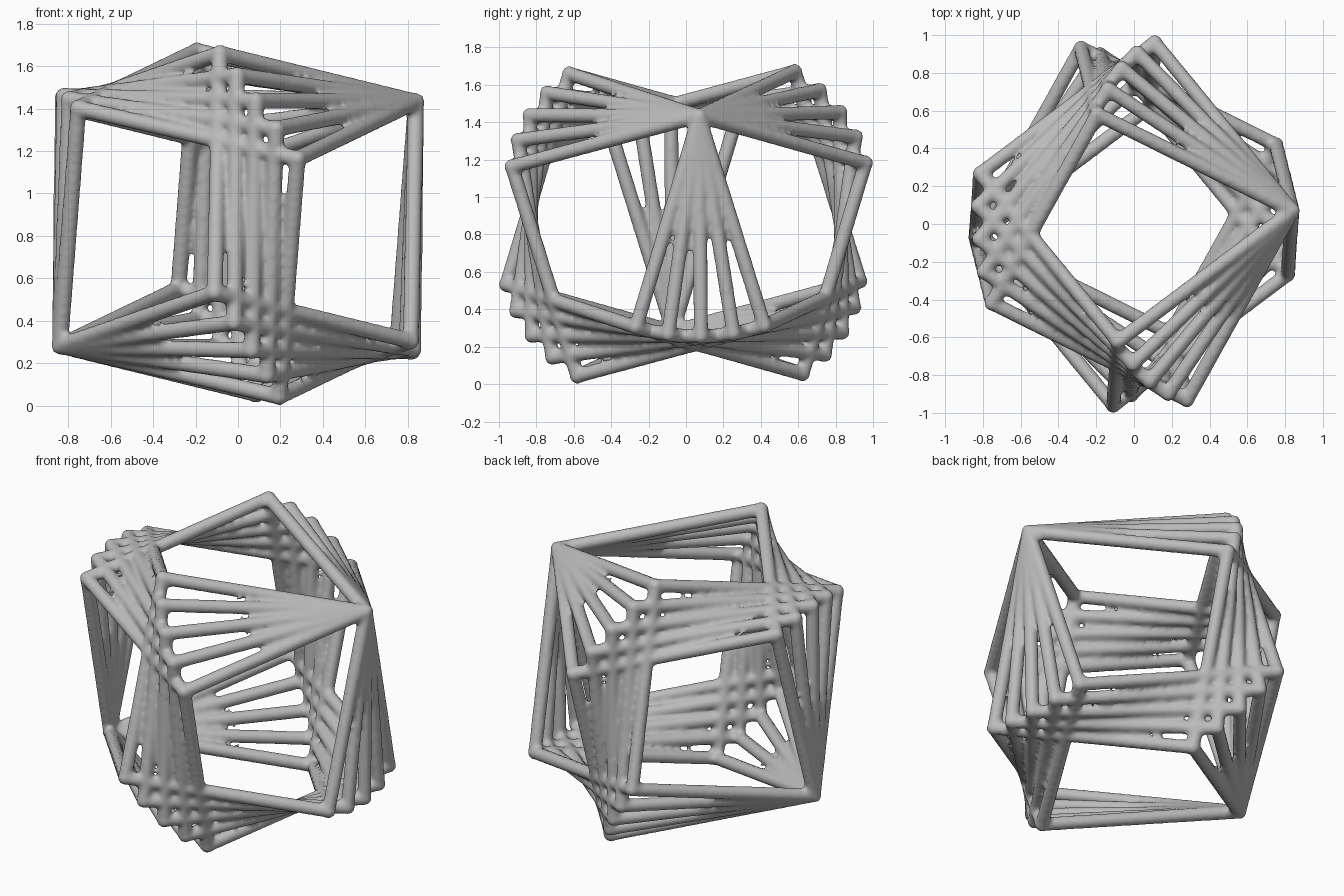
import bpy, bmesh
from math import radians, sin, cos, sqrt
from mathutils import Vector, Matrix

cube = bpy.data.objects.get("Cube")
if cube:
    bpy.data.objects.remove(cube, do_unlink=True)

RADIUS = 0.039
CENTRE = Vector((0, 0, 0.857))
TIP = Vector((0.838, 0.07, 0.575))      # shared corner, relative to the centre
FRAMES, STEP, OFFSET = 5, 10.5, 0.7     # frames fanned about the long diagonal

# Axes of the fan
axis = TIP.normalized()
side = Vector((-axis.y, axis.x, 0)).normalized()
down = side.cross(axis)
if down.z > 0:
    down = -down


def ring_corner(angle):
    """Cube corner next to the shared tip, at an angle about the diagonal."""
    a = radians(angle)
    return TIP / 3 + (down * cos(a) + side * sin(a)) * TIP.length * sqrt(8) / 3


def add_bar(bm, a, b):
    d = b - a
    turn = d.to_track_quat('Z', 'Y').to_matrix().to_4x4()
    bmesh.ops.create_cone(bm, cap_ends=True, segments=16, radius1=RADIUS, radius2=RADIUS,
                          depth=d.length, matrix=Matrix.Translation((a + b) / 2) @ turn)


def add_joint(bm, p):
    bmesh.ops.create_icosphere(bm, subdivisions=3, radius=RADIUS * 1.08,
                               matrix=Matrix.Translation(p))


# Cube frames that share two opposite corners
bm = bmesh.new()
for i in range(FRAMES):
    turn = OFFSET + (i - (FRAMES - 1) / 2) * STEP
    near = [ring_corner(turn + 120 * k) for k in range(3)]
    for k in range(3):
        far = [-near[(k + 1) % 3], -near[(k + 2) % 3]]
        add_bar(bm, TIP, near[k])
        add_bar(bm, -TIP, -near[k])
        for f in far:
            add_bar(bm, near[k], f)
        add_joint(bm, near[k])
        add_joint(bm, -near[k])
for p in (TIP, -TIP):
    add_joint(bm, p)

mesh = bpy.data.meshes.new("fanned_cube_frames")
bm.to_mesh(mesh)
bm.free()
frames = bpy.data.objects.new("fanned_cube_frames", mesh)
frames.location = CENTRE
bpy.context.collection.objects.link(frames)

# Melt the bars into one skin with soft joints
remesh = frames.modifiers.new("merge", 'REMESH')
remesh.mode = 'VOXEL'
remesh.voxel_size = 0.014
remesh.use_smooth_shade = True
soften = frames.modifiers.new("soften", 'SMOOTH')
soften.factor = 0.5
soften.iterations = 4

# Grey material
grey = bpy.data.materials.new("grey")
grey.use_nodes = True
colour = (0.5, 0.5, 0.5, 1)
grey.diffuse_color = colour
grey.node_tree.nodes["Principled BSDF"].inputs["Base Color"].default_value = colour
mesh.materials.append(grey)
